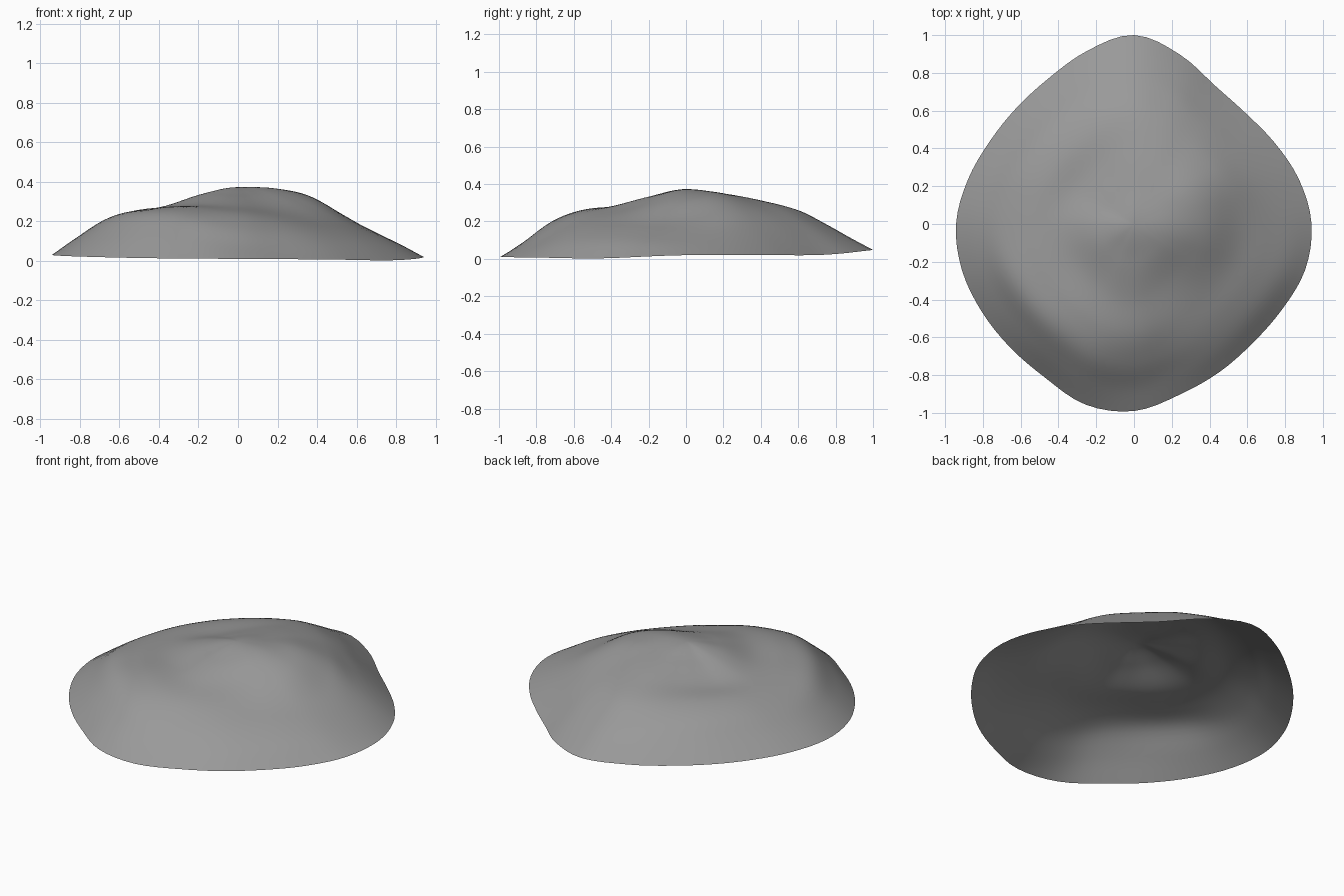
import bpy, bmesh, math

if "Cube" in bpy.data.objects:
    bpy.data.objects.remove(bpy.data.objects["Cube"])

# Outline radius every 15 degrees, counter-clockwise from +x
RADII = [.94, .905, .86, .833, .85, .93, 1.0, .95, .895, .875, .88, .91,
         .942, .943, .93, .926, .94, .99, .99, .935, .905, .89, .905, .938]
# Height profiles every 30 degrees at these fractions of the radius
STEPS = [0, .2, .4, .6, .75, .88, 1]
PEAK = .373
PROFILES = [
    [.366, .318, .21, .14, .08, .02],
    [.366, .342, .265, .175, .095, .02],
    [.358, .33, .272, .20, .11, .022],
    [.345, .31, .26, .185, .112, .048],
    [.332, .283, .255, .20, .115, .035],
    [.325, .268, .248, .197, .11, .028],
    [.335, .275, .24, .185, .108, .03],
    [.34, .28, .26, .225, .12, .022],
    [.336, .285, .27, .23, .13, .014],
    [.333, .28, .238, .168, .08, .01],
    [.34, .27, .21, .155, .088, .007],
    [.355, .29, .203, .148, .088, .003],
]


def spline(p0, p1, p2, p3, t):
    return p1 + .5 * t * (p2 - p0 + t * (2*p0 - 5*p1 + 4*p2 - p3 + t * (3*(p1 - p2) + p3 - p0)))


def around(values, a):
    n = len(values)
    u = a / math.tau * n
    i = int(u)
    return spline(*(values[(i + k) % n] for k in (-1, 0, 1, 2)), u - i)


def along(heights, f):
    i = max(k for k in range(len(STEPS) - 1) if STEPS[k] <= f)
    def slope(k):
        if k == 0:
            return 0
        a, b = k - 1, min(k + 1, len(STEPS) - 1)
        return (heights[b] - heights[a]) / (STEPS[b] - STEPS[a])
    d = STEPS[i + 1] - STEPS[i]
    t = (f - STEPS[i]) / d
    return ((2*t**3 - 3*t**2 + 1) * heights[i] + (t**3 - 2*t**2 + t) * d * slope(i)
            + (3*t**2 - 2*t**3) * heights[i + 1] + (t**3 - t**2) * d * slope(i + 1))


# Mound: an open, smooth shell made of rings around the peak
SEG, RINGS = 96, 36
bm = bmesh.new()
top = bm.verts.new((0, 0, PEAK))
rings = [[] for _ in range(RINGS)]
for s in range(SEG):
    a = math.tau * s / SEG
    r = around(RADII, a)
    heights = [PEAK] + [around([p[k] for p in PROFILES], a) for k in range(6)]
    for j in range(RINGS):
        f = (j + 1) / RINGS
        rings[j].append(bm.verts.new((r*f*math.cos(a), r*f*math.sin(a), along(heights, f))))
for s in range(SEG):
    n = (s + 1) % SEG
    bm.faces.new((top, rings[0][s], rings[0][n]))
    for a, b in zip(rings, rings[1:]):
        bm.faces.new((a[s], b[s], b[n], a[n]))
for f in bm.faces:
    f.smooth = True
mesh = bpy.data.meshes.new("rock_mound")
bm.to_mesh(mesh)
bm.free()

# Dark grey stone
stone = bpy.data.materials.new("stone")
stone.diffuse_color = (.32, .32, .32, 1)
stone.use_nodes = True
stone.node_tree.nodes["Principled BSDF"].inputs["Base Color"].default_value = stone.diffuse_color
mesh.materials.append(stone)
bpy.context.collection.objects.link(bpy.data.objects.new("rock_mound", mesh))
